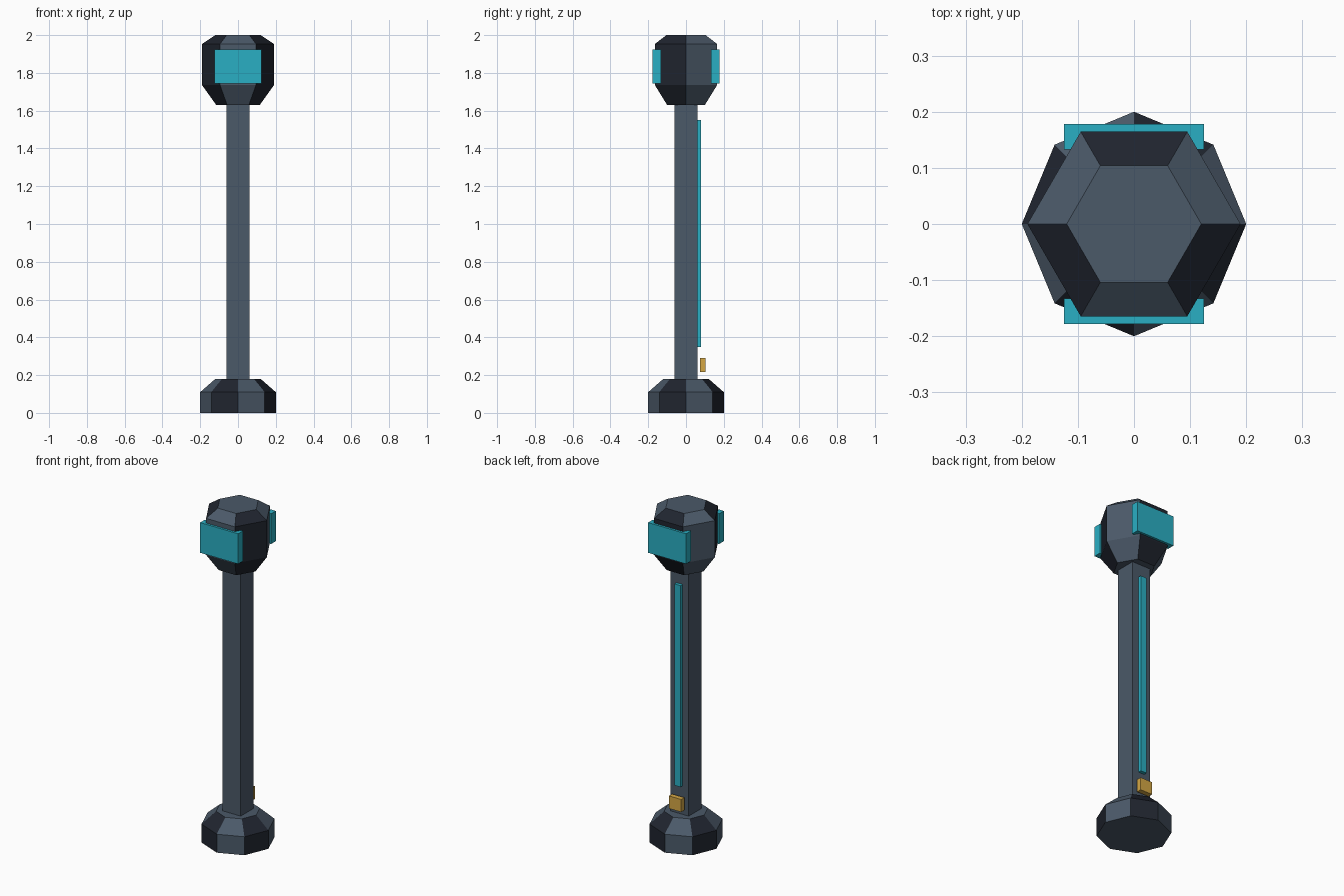
import bpy, bmesh
from math import cos, sin, tau

if "Cube" in bpy.data.objects:
    bpy.data.objects.remove(bpy.data.objects["Cube"])


def material(name, rgb):
    m = bpy.data.materials.new(name)
    m.diffuse_color = (*rgb, 1)
    m.use_nodes = True
    m.node_tree.nodes["Principled BSDF"].inputs["Base Color"].default_value = m.diffuse_color
    return m


SLATE = material("slate", (0.07, 0.10, 0.14))
DARK = material("dark_slate", (0.014, 0.018, 0.028))
CYAN = material("cyan", (0.023, 0.43, 0.55))
GOLD = material("gold", (0.66, 0.39, 0.06))


def finish(name, bm, mats):
    bmesh.ops.recalc_face_normals(bm, faces=bm.faces)
    mesh = bpy.data.meshes.new(name)
    bm.to_mesh(mesh)
    bm.free()
    for m in mats:
        mesh.materials.append(m)
    ob = bpy.data.objects.new(name, mesh)
    bpy.context.collection.objects.link(ob)
    return ob


def faceted(name, sides, profile):
    """Stack of (radius, z) rings whose facets alternate light and dark."""
    bm = bmesh.new()
    rings = [[bm.verts.new((r * cos(tau * k / sides), r * sin(tau * k / sides), z))
              for k in range(sides)] for r, z in profile]
    for lo, hi in zip(rings, rings[1:]):
        for k in range(sides):
            n = (k + 1) % sides
            bm.faces.new((lo[k], lo[n], hi[n], hi[k])).material_index = k % 2
    bm.faces.new(rings[0][::-1])
    bm.faces.new(rings[-1])
    return finish(name, bm, (SLATE, DARK))


def box(name, size, center, mat):
    bm = bmesh.new()
    bmesh.ops.create_cube(bm, size=1)
    bmesh.ops.scale(bm, vec=size, verts=bm.verts)
    ob = finish(name, bm, (mat,))
    ob.location = center
    return ob


# Octagonal foot, square pole and hexagonal head
faceted("base", 8, [(0.2, 0), (0.2, 0.11), (0.12, 0.18)])
box("pole", (0.12, 0.12, 1.47), (0, 0, 0.905), SLATE)
faceted("head", 6, [(0.115, 1.63), (0.19, 1.735), (0.19, 1.953), (0.12, 2.0)])

# Glowing panels on the front and back of the head
for side, y in (("front", -0.1555), ("back", 0.1555)):
    box(side + "_panel", (0.25, 0.045, 0.18), (0, y, 1.835), CYAN)

# Light strip and small marker block on the back of the pole
box("light_strip", (0.04, 0.02, 1.2), (0, 0.07, 0.95), CYAN)
box("marker_block", (0.08, 0.03, 0.075), (0, 0.088, 0.253), GOLD)
